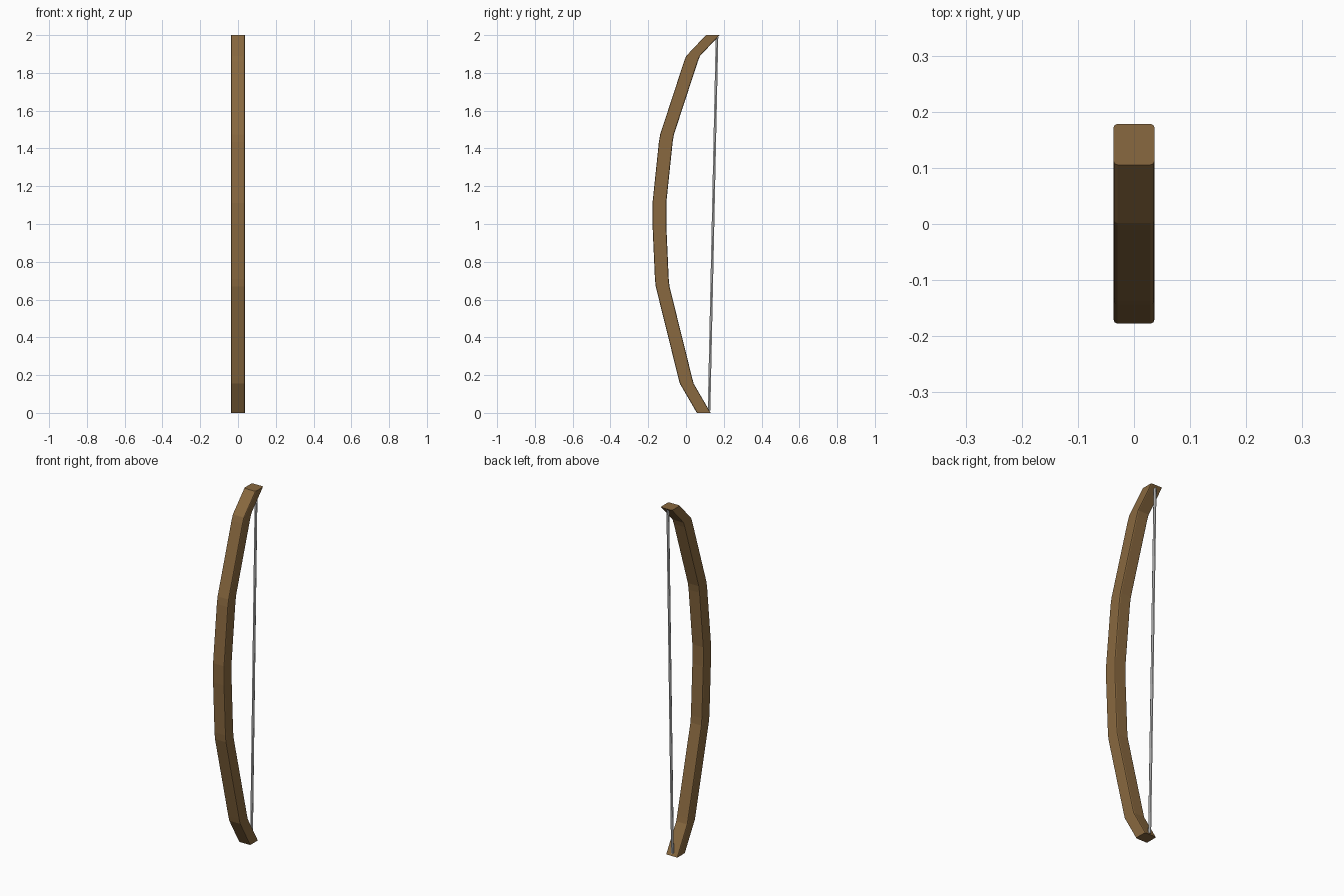
import bpy, bmesh, math
from mathutils import Vector

if "Cube" in bpy.data.objects:
    bpy.data.objects.remove(bpy.data.objects["Cube"])


def material(name, color):
    m = bpy.data.materials.new(name)
    m.diffuse_color = color
    m.use_nodes = True
    m.node_tree.nodes["Principled BSDF"].inputs["Base Color"].default_value = m.diffuse_color
    return m


def loft(name, rings, mat=None):
    # skin a list of equal-length rings and cap both ends
    bm = bmesh.new()
    vs = [[bm.verts.new(p) for p in ring] for ring in rings]
    n = len(vs[0])
    for a, b in zip(vs, vs[1:]):
        for i in range(n):
            j = (i + 1) % n
            bm.faces.new((a[i], a[j], b[j], b[i]))
    bm.faces.new(vs[0][::-1])
    bm.faces.new(vs[-1])
    bmesh.ops.recalc_face_normals(bm, faces=bm.faces)
    me = bpy.data.meshes.new(name)
    bm.to_mesh(me)
    bm.free()
    ob = bpy.data.objects.new(name, me)
    bpy.context.collection.objects.link(ob)
    if mat:
        me.materials.append(mat)
    return ob


# bow stave: rounded square slid along a bent path, sections kept level
half, r = 0.0365, 0.007
section = []
for k in range(4):
    mid = math.pi / 4 + k * math.pi / 2
    cx = math.copysign(half - r, math.cos(mid))
    cy = math.copysign(half - r, math.sin(mid))
    for s in range(3):
        a = k * math.pi / 2 + s * math.pi / 4
        section.append((cx + r * math.cos(a), cy + r * math.sin(a)))

path = [(0.094, 0.0), (0.004, 0.155), (-0.004, 0.185),
        (-0.124, 0.67), (-0.128, 0.71), (-0.141, 1.0), (-0.141, 1.11),
        (-0.107, 1.435), (-0.100, 1.475), (0.026, 1.86), (0.038, 1.89),
        (0.142, 2.0)]
wood = material("wood", (0.25, 0.14, 0.05, 1))
loft("bow_stave", [[(x, y + cy, z) for x, y in section] for cy, z in path], wood)

# bowstring: thin six-sided rod between the tips
ends = [Vector((0, 0.122, 0.012)), Vector((0, 0.164, 1.99))]
angles = [i * math.tau / 6 for i in range(6)]
loft("bowstring", [[(p.x + 0.008 * math.cos(a), p.y + 0.008 * math.sin(a), p.z)
                    for a in angles] for p in ends])
